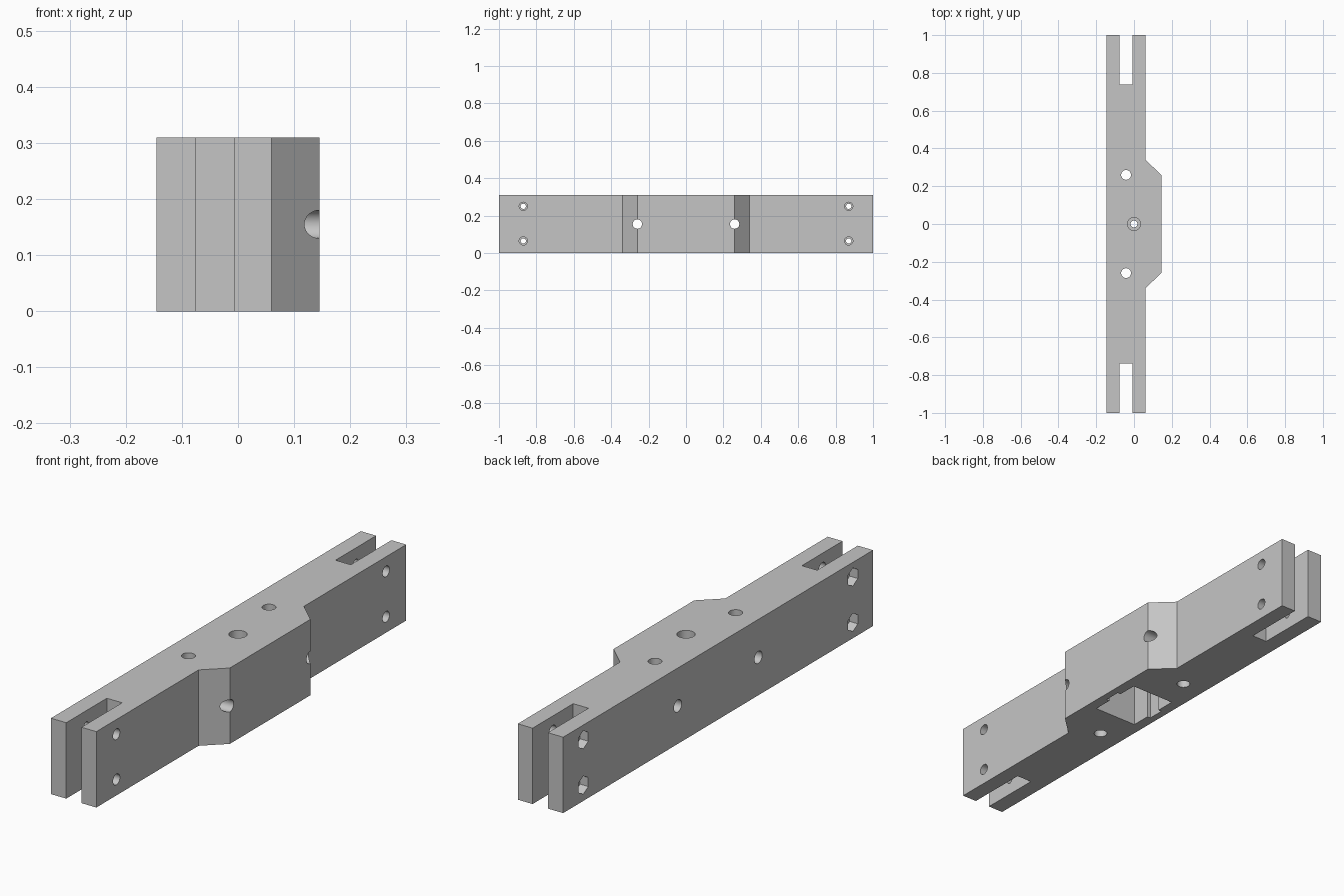
import bpy, bmesh, math
from mathutils import Matrix, Vector

old = bpy.data.objects.get("Cube")
if old:
    bpy.data.objects.remove(old, do_unlink=True)

HEIGHT = 0.31
BACK_X, ARM_X, HUMP_X = -0.145, 0.06, 0.145
SLOT_X = (-0.076, -0.007)
BOLT_X = -0.042

grey = bpy.data.materials.new("plain grey")
grey.use_nodes = True
grey.diffuse_color = (0.56, 0.56, 0.56, 1)
grey.node_tree.nodes["Principled BSDF"].inputs["Base Color"].default_value = (0.56, 0.56, 0.56, 1)


def add_mesh(name, bm):
    bmesh.ops.recalc_face_normals(bm, faces=bm.faces)
    mesh = bpy.data.meshes.new(name)
    bm.to_mesh(mesh)
    bm.free()
    mesh.materials.append(grey)
    obj = bpy.data.objects.new(name, mesh)
    bpy.context.collection.objects.link(obj)
    return obj


def prism(name, outline, z0, z1):
    bm = bmesh.new()
    face = bm.faces.new([bm.verts.new((x, y, z0)) for x, y in outline])
    top = bmesh.ops.extrude_face_region(bm, geom=[face])["geom"]
    bmesh.ops.translate(bm, vec=(0, 0, z1 - z0),
                        verts=[v for v in top if isinstance(v, bmesh.types.BMVert)])
    return add_mesh(name, bm)


def box(name, x0, x1, y0, y1, z0, z1):
    return prism(name, [(x0, y0), (x1, y0), (x1, y1), (x0, y1)], z0, z1)


def rod(name, radius, start, end, sides=32):
    a, b = Vector(start), Vector(end)
    turn = (b - a).to_track_quat('Z', 'Y').to_matrix().to_4x4()
    bm = bmesh.new()
    bmesh.ops.create_cone(bm, cap_ends=True, segments=sides, radius1=radius, radius2=radius,
                          depth=(b - a).length, matrix=Matrix.Translation((a + b) / 2) @ turn)
    return add_mesh(name, bm)


def cut(body, cutter):
    cutter.hide_render = True
    mod = body.modifiers.new("cut", 'BOOLEAN')
    mod.operation, mod.solver, mod.object = 'DIFFERENCE', 'EXACT', cutter
    bpy.context.view_layer.objects.active = body
    bpy.ops.object.modifier_apply(modifier=mod.name)
    bpy.data.objects.remove(cutter, do_unlink=True)


# Bar with a chamfered hump on one side
body = prism("crossbar_body", [
    (BACK_X, -1), (ARM_X, -1), (ARM_X, -0.34), (HUMP_X, -0.26),
    (HUMP_X, 0.26), (ARM_X, 0.34), (ARM_X, 1), (BACK_X, 1)], 0, HEIGHT)

for side in (-1, 1):
    # Open slot making the fork at each end
    y0, y1 = sorted((side * 0.738, side * 1.1))
    cut(body, box("slot_cutter", *SLOT_X, y0, y1, -0.1, 0.5))

    # Clamp bolts: clearance hole, narrow hole, hexagonal nut recess
    for z in (0.065, 0.25):
        y = side * 0.87
        cut(body, rod("clearance_cutter", 0.022, (-0.04, y, z), (0.2, y, z)))
        cut(body, rod("bolt_cutter", 0.014, (-0.2, y, z), (-0.03, y, z)))
        cut(body, rod("nut_cutter", 0.037, (-0.2, y, z), (-0.108, y, z), 6))

    # Crosswise and vertical through holes near the hump
    y = side * 0.26
    cut(body, rod("cross_cutter", 0.025, (-0.3, y, HEIGHT / 2), (0.3, y, HEIGHT / 2)))
    cut(body, rod("vertical_cutter", 0.026, (BOLT_X, y, -0.1), (BOLT_X, y, 0.5)))

# Rectangular pocket underneath with a small groove in both long walls
groove, px, py = 0.035, 0.1, 0.117
half = [(px, -py), (px, -groove), (px + 0.015, -groove),
        (px + 0.015, groove), (px, groove), (px, py)]
cut(body, prism("pocket_cutter", half + [(-x, -y) for x, y in half], -0.1, 0.2))

# Central stepped hole from the top into the pocket
cut(body, rod("centre_cutter", 0.018, (0, 0, 0.15), (0, 0, 0.5)))
cut(body, rod("counterbore_cutter", 0.034, (0, 0, 0.25), (0, 0, 0.5)))

# Smooth hole walls, crisp edges elsewhere
bpy.ops.object.select_all(action='DESELECT')
body.select_set(True)
bpy.context.view_layer.objects.active = body
bpy.ops.object.shade_smooth_by_angle(angle=math.radians(30))
